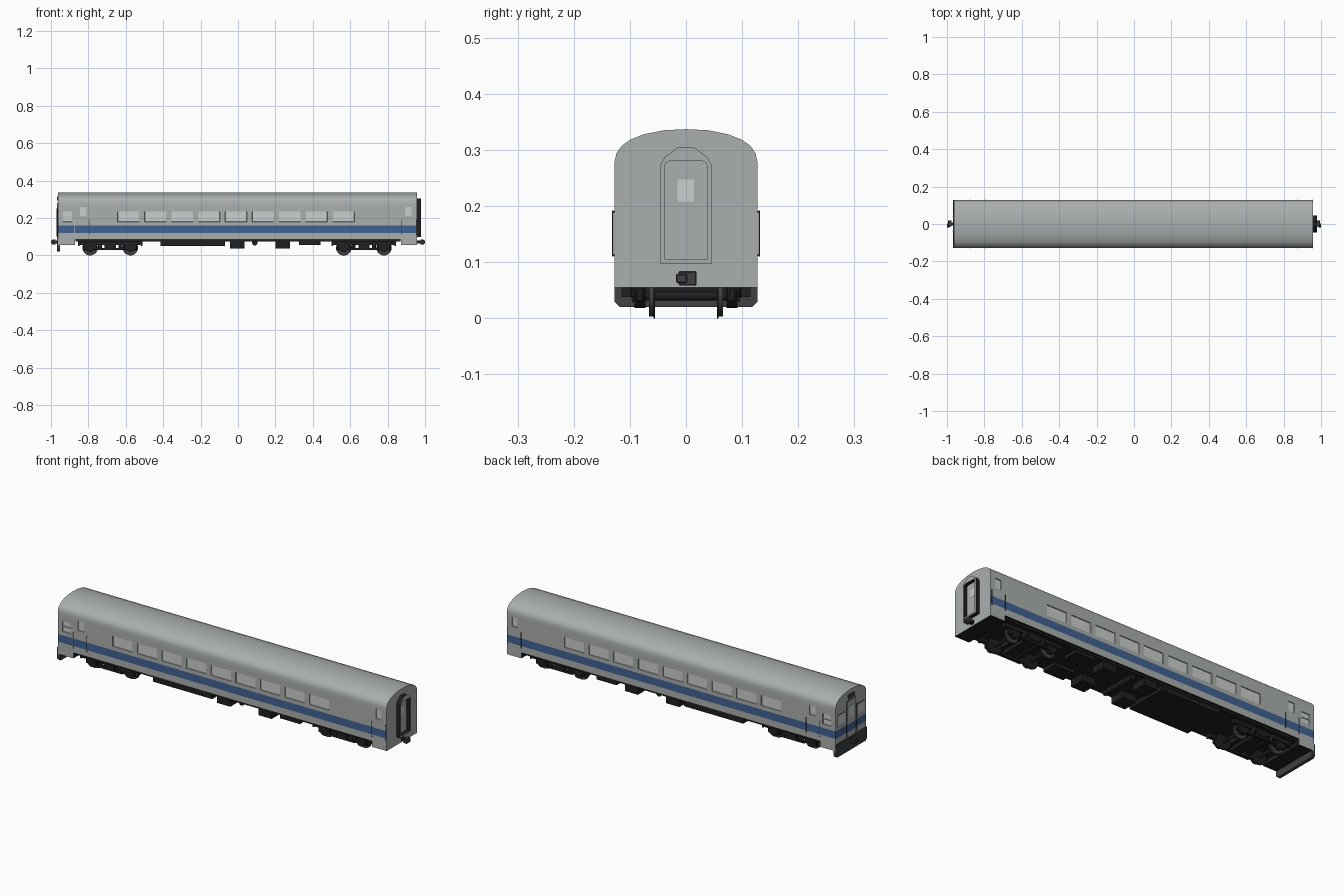
import bpy, bmesh, math
from mathutils import Vector

if "Cube" in bpy.data.objects:
    bpy.data.objects.remove(bpy.data.objects["Cube"])


def material(name, r, g, b):
    m = bpy.data.materials.new(name)
    m.diffuse_color = (r, g, b, 1)
    m.use_nodes = True
    m.node_tree.nodes["Principled BSDF"].inputs["Base Color"].default_value = m.diffuse_color
    return m


GREY = material("body_grey", 0.40, 0.43, 0.42)
BLUE = material("stripe_blue", 0.055, 0.125, 0.29)
GLASS = material("window_pale", 0.60, 0.62, 0.62)
BLACK = material("underframe_black", 0.014, 0.014, 0.014)
DARK = material("plough_dark_grey", 0.05, 0.052, 0.055)


def finish(name, bm, *mats):
    me = bpy.data.meshes.new(name)
    bm.to_mesh(me)
    bm.free()
    for m in mats:
        me.materials.append(m)
    ob = bpy.data.objects.new(name, me)
    bpy.context.collection.objects.link(ob)
    return ob


def box(name, x0, x1, y0, y1, z0, z1, mat, bevel=0):
    bm = bmesh.new()
    bmesh.ops.create_cube(bm, size=1)
    for v in bm.verts:
        v.co = Vector(((x0 + x1) / 2 + v.co.x * (x1 - x0),
                       (y0 + y1) / 2 + v.co.y * (y1 - y0),
                       (z0 + z1) / 2 + v.co.z * (z1 - z0)))
    if bevel:
        bmesh.ops.bevel(bm, geom=bm.edges[:], offset=bevel, segments=1, affect='EDGES')
    return finish(name, bm, mat)


def rod(name, a, b, r, mat, sides=24, r2=None):
    a, b = Vector(a), Vector(b)
    bm = bmesh.new()
    bmesh.ops.create_cone(bm, cap_ends=True, segments=sides, radius1=r,
                          radius2=r if r2 is None else r2, depth=(b - a).length)
    q = (b - a).to_track_quat('Z', 'Y')
    for v in bm.verts:
        v.co = q @ v.co + (a + b) / 2
    return finish(name, bm, mat)


def prism(name, pts, x0, x1, mat):
    """Extrude a (y, z) outline along x."""
    bm = bmesh.new()
    f = bm.faces.new([bm.verts.new((x0, y, z)) for y, z in pts])
    ext = bmesh.ops.extrude_face_region(bm, geom=[f])
    for g in ext["geom"]:
        if isinstance(g, bmesh.types.BMVert):
            g.co.x = x1
    bmesh.ops.recalc_face_normals(bm, faces=bm.faces[:])
    return finish(name, bm, mat)


# Car body: lofted cross-section with recessed windows and a painted stripe
X0, X1, W = -0.963, 0.957, 0.127
half = [(W, z) for z in (0.085, 0.12, 0.16, 0.18, 0.21, 0.235, 0.26, 0.28)]
half += [(0.124, 0.294), (0.115, 0.307), (0.10, 0.318), (0.075, 0.328), (0.04, 0.335)]
section = half + [(0, 0.337)] + [(-y, z) for y, z in reversed(half)]
windows = [(-0.643 + i * 0.1437, -0.528 + i * 0.1437, 0.18, 0.235) for i in range(9)]
windows += [(-0.936, -0.887, 0.18, 0.235), (-0.845, -0.81, 0.21, 0.26), (0.895, 0.928, 0.21, 0.26)]
stations = sorted([X0, X1] + [x for w in windows for x in w[:2]])
bm = bmesh.new()
rings = [[bm.verts.new((x, y, z)) for y, z in section] for x in stations]
n = len(section)
for a, b in zip(rings, rings[1:]):
    for i in range(n):
        j = (i + 1) % n
        bm.faces.new((a[i], a[j], b[j], b[i]))
for r in (rings[0], rings[-1]):
    for i in range(len(half) - 1):
        bm.faces.new((r[i], r[i + 1], r[n - 2 - i], r[n - 1 - i]))
    m = len(half)
    bm.faces.new((r[m - 1], r[m], r[m + 1]))
bmesh.ops.recalc_face_normals(bm, faces=bm.faces[:])
panes = []
for f in bm.faces:
    c = f.calc_center_median()
    if f.normal.z < -0.9:
        f.material_index = 3
    elif 0.12 < c.z < 0.16 and f.normal.x < 0.5:
        f.material_index = 1
    elif abs(f.normal.y) > 0.9 and any(a < c.x < b and l < c.z < h for a, b, l, h in windows):
        panes.append(f)
rim = bmesh.ops.inset_region(bm, faces=panes, thickness=0.0008, depth=-0.004, use_even_offset=True)
for f in rim["faces"]:
    f.material_index = 0
for f in panes:
    f.material_index = 2
finish("car_body", bm, GREY, BLUE, GLASS, BLACK)

# End skirts below the doors, and underframe floor
for tag, a, b in (("cab", X0, -0.872), ("rear", 0.872, X1)):
    ob = box(tag + "_skirt", a, b, -W, W, 0.055, 0.086, GREY)
    ob.data.materials.append(BLACK)
    inner = 1 if tag == "cab" else -1
    for p in ob.data.polygons:
        if p.normal.z < -0.5 or p.normal.x * inner > 0.5:
            p.material_index = 1
box("underframe_floor", -0.87, 0.87, -0.118, 0.118, 0.074, 0.086, BLACK)

# Side details: grab rails, cab window bar, door seams
for s in (-1, 1):
    for x in (-0.872, -0.792, 0.872, 0.952):
        for z in (0.112, 0.19):
            rod("rail_bracket", (x, s * 0.125, z), (x, s * 0.131, z), 0.0014, DARK, 8)
        rod("grab_rail", (x, s * 0.1305, 0.11), (x, s * 0.1305, 0.192), 0.0016,
            GLASS if x < -0.85 else DARK, 8)
    box("cab_side_window_bar", -0.936, -0.887, s * 0.125 - 0.002, s * 0.125 + 0.002, 0.206, 0.209, GREY)

# Cab end: door, windows, lamp box, plough
box("cab_door_seam", X0 - 0.002, X0 + 0.002, -0.037, 0.037, 0.09, 0.283, DARK)
for z0, z1, mt in ((0.092, 0.12, GREY), (0.12, 0.16, BLUE), (0.16, 0.281, GREY)):
    box("cab_door_panel", X0 - 0.004, X0, -0.034, 0.034, z0, z1, mt)
box("cab_door_window", X0 - 0.005, X0, -0.018, 0.018, 0.19, 0.255, GLASS)
for s in (-1, 1):
    box("cab_window_frame", X0 - 0.0015, X0, min(s * .05, s * .113), max(s * .05, s * .113), 0.177, 0.238, DARK)
    box("cab_window", X0 - 0.0025, X0, min(s * .053, s * .11), max(s * .053, s * .11), 0.18, 0.235, GLASS)
    rod("cab_door_rail", (X0 - 0.005, s * 0.042, 0.1), (X0 - 0.005, s * 0.042, 0.25), 0.0018, DARK, 8)
box("lamp_box", X0 - 0.006, X0, -0.026, 0.026, 0.294, 0.314, DARK)
prism("plough", [(-0.118, 0.02), (0.118, 0.02), (0.127, 0.029), (0.127, 0.09), (-0.127, 0.09), (-0.127, 0.029)],
      X0 - 0.004, X0 + 0.012, DARK)

# Gangway frame at the rear end: grey face, black bellows
outer = [(0.046, 0.098), (0.046, 0.272), (0.038, 0.287), (0.014, 0.305)]
inner = [(0.038, 0.106), (0.038, 0.27), (0.036, 0.277), (0.03, 0.28)]
bm = bmesh.new()
loops = []
for x, pts in ((X1, outer), (0.978, outer), (0.978, inner), (X1, inner)):
    loops.append([bm.verts.new((x, y, z)) for y, z in pts + [(-y, z) for y, z in reversed(pts)]])
for k in range(4):
    a, b = loops[k], loops[(k + 1) % 4]
    for i in range(8):
        j = (i + 1) % 8
        f = bm.faces.new((a[i], a[j], b[j], b[i]))
        f.material_index = 0 if k == 1 else 1
bmesh.ops.recalc_face_normals(bm, faces=bm.faces[:])
finish("gangway_frame", bm, GREY, BLACK)
box("gangway_door", X1, X1 + 0.002, -0.0375, 0.0375, 0.107, 0.28, GREY)
box("gangway_door_window", X1, X1 + 0.003, -0.015, 0.014, 0.208, 0.247, GLASS)

# Couplers at both ends
for s in (-1, 1):
    span = lambda a, b: (min(s * a, s * b), max(s * a, s * b))
    box("coupler_shank", *span(0.94, 0.98), -0.009, 0.009, 0.064, 0.08, BLACK)
    box("coupler_head", *span(0.975, 0.994), -0.013, 0.019, 0.058, 0.084, DARK, 0.002)
    box("coupler_knuckle", *span(0.985, 1.0), -0.018, 0.002, 0.063, 0.079, DARK, 0.002)

# Equipment boxes under the floor
box("main_equipment_box", -0.415, -0.07, -0.115, 0.115, 0.05, 0.08, BLACK)
for s in (-1, 1):
    y0, y1 = sorted((s * 0.035, s * 0.115))
    box("battery_box", -0.042, 0.036, y0, y1, 0.038, 0.08, BLACK)
    box("compressor_box", 0.2, 0.277, y0, y1, 0.038, 0.08, BLACK)
    box("side_locker", 0.325, 0.442, y0, y1, 0.055, 0.08, BLACK)
rod("air_tank", (0.09, -0.1, 0.068), (0.09, 0.1, 0.068), 0.015, BLACK)

# Bogies
for cx in (-0.683, 0.673):
    box("bogie_bolster", cx - 0.03, cx + 0.03, -0.1, 0.1, 0.04, 0.078, BLACK)
    for dx in (-0.055, 0.055):
        box("bogie_cross_beam", cx + dx - 0.01, cx + dx + 0.01, -0.08, 0.08, 0.045, 0.07, BLACK)
    for s in (-1, 1):
        y0, y1 = sorted((s * 0.078, s * 0.096))
        box("bogie_side_frame", cx - 0.165, cx + 0.165, y0, y1, 0.055, 0.077, BLACK)
        box("equaliser_bar", cx - 0.075, cx + 0.075, y0, y1, 0.029, 0.04, BLACK)
        for dx in (-0.055, 0.055):
            rod("coil_spring", (cx + dx, s * 0.087, 0.036), (cx + dx, s * 0.087, 0.06), 0.011, BLACK, 12)
        for dx in (-0.168, 0.168):
            box("frame_hanger", cx + dx - 0.004, cx + dx + 0.004, y0, y1, 0.05, 0.08, BLACK)
    for dx in (-0.1075, 0.1075):
        x = cx + dx
        rod("axle", (x, -0.09, 0.04), (x, 0.09, 0.04), 0.008, BLACK, 12)
        for s in (-1, 1):
            rod("wheel_flange", (x, s * 0.055, 0.041), (x, s * 0.058, 0.041), 0.041, BLACK, 32)
            rod("wheel", (x, s * 0.057, 0.041), (x, s * 0.066, 0.041), 0.038, DARK, 32)
            rod("axle_box", (x, s * 0.072, 0.042), (x, s * 0.092, 0.042), 0.024, BLACK, 16)
            y0, y1 = sorted((s * 0.074, s * 0.09))
            box("axle_guide", x - 0.036, x + 0.036, y0, y1, 0.028, 0.06, BLACK, 0.004)

# Smooth the rounded surfaces, keep edges sharp
bpy.ops.object.select_all(action='SELECT')
bpy.context.view_layer.objects.active = bpy.data.objects["car_body"]
bpy.ops.object.shade_smooth_by_angle(angle=math.radians(32))
